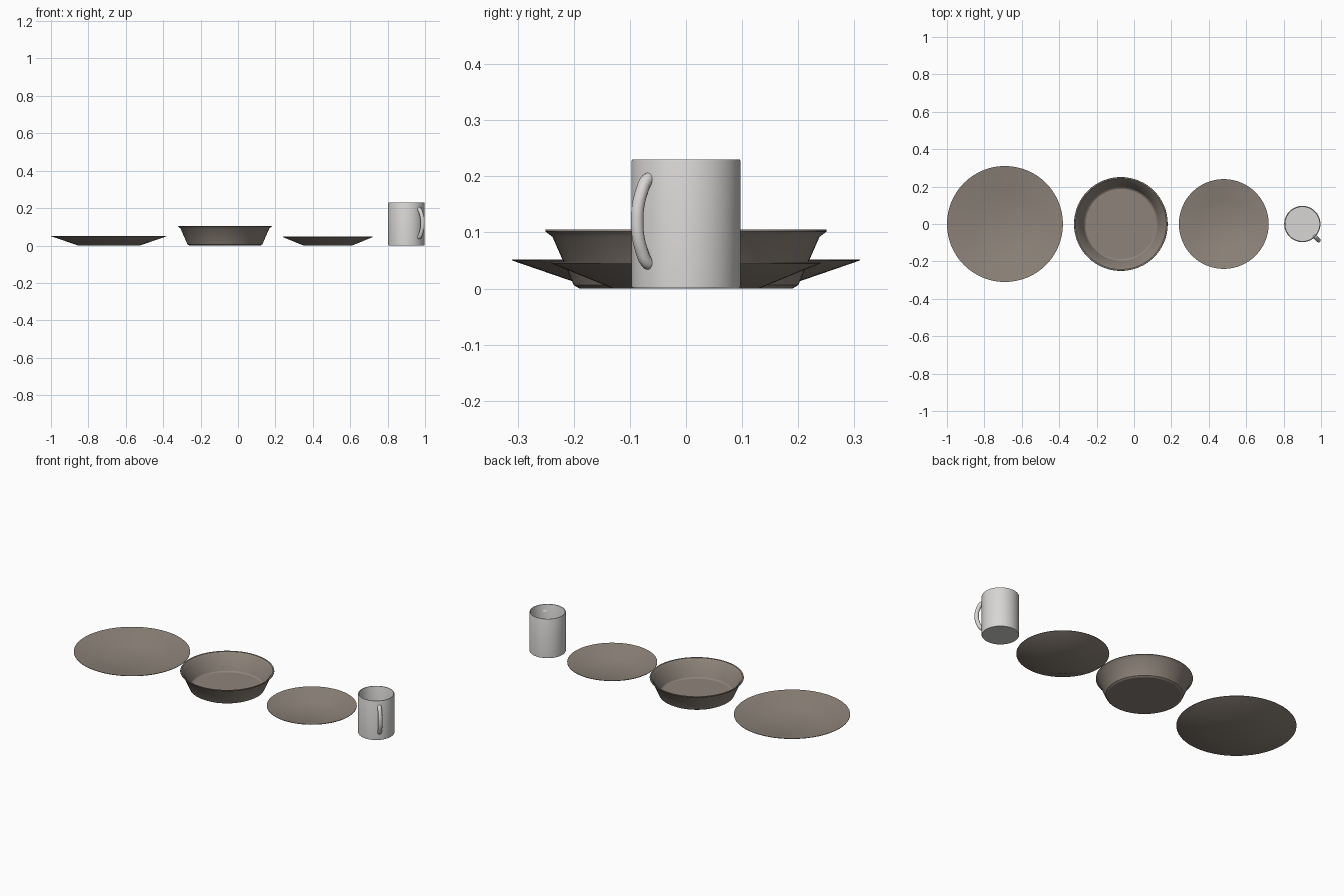
import bpy, math
from mathutils import Vector

if "Cube" in bpy.data.objects:
    bpy.data.objects.remove(bpy.data.objects["Cube"])


def material(name, rgb):
    m = bpy.data.materials.new(name)
    m.diffuse_color = (*rgb, 1)
    m.use_nodes = True
    m.node_tree.nodes["Principled BSDF"].inputs["Base Color"].default_value = m.diffuse_color
    return m


STONE = material("warm grey stoneware", (0.27, 0.23, 0.195))
WHITE = material("off white glaze", (0.68, 0.67, 0.655))


def smooth(ob, angle=30):
    bpy.ops.object.select_all(action='DESELECT')
    ob.select_set(True)
    bpy.context.view_layer.objects.active = ob
    bpy.ops.object.shade_smooth_by_angle(angle=math.radians(angle))


def lathe(name, x, profile, mat, n=64):
    """Spin an (r, z) profile; it starts and ends on the axis."""
    verts, faces, rings = [], [], []
    for r, z in profile:
        if r == 0:
            rings.append([len(verts)] * n)
            verts.append((0, 0, z))
        else:
            rings.append(list(range(len(verts), len(verts) + n)))
            verts += [(r * math.cos(2 * math.pi * i / n),
                       r * math.sin(2 * math.pi * i / n), z) for i in range(n)]
    for a, b in zip(rings, rings[1:]):
        for i in range(n):
            j = (i + 1) % n
            faces.append(list(dict.fromkeys((a[i], a[j], b[j], b[i]))))
    me = bpy.data.meshes.new(name)
    me.from_pydata(verts, [], faces)
    me.materials.append(mat)
    ob = bpy.data.objects.new(name, me)
    ob.location.x = x
    bpy.context.collection.objects.link(ob)
    smooth(ob)
    return ob


# Plates: flat foot, straight flared rim, thin wall
def plate(name, x, r, foot, h):
    t = 0.005
    lathe(name, x, [(0, 0), (foot, 0), (r, h - 0.002), (r, h),
                    (r - 0.004, h), (foot + 0.004, t), (0, t)], STONE)


plate("dinner_plate", -0.69, 0.31, 0.165, 0.052)
plate("side_plate", 0.48, 0.24, 0.13, 0.047)

# Bowl with a small flared lip
lathe("bowl", -0.07, [(0, 0), (0.19, 0), (0.2, 0.006), (0.238, 0.092),
                      (0.251, 0.102), (0.25, 0.105), (0.243, 0.104),
                      (0.231, 0.092), (0.196, 0.012), (0.188, 0.007),
                      (0, 0.007)], STONE)

# Mug body
lathe("mug_body", 0.9, [(0, 0), (0.095, 0), (0.097, 0.003), (0.097, 0.227),
                        (0.096, 0.23), (0.092, 0.23), (0.091, 0.227),
                        (0.091, 0.007), (0, 0.007)], WHITE)

# Mug handle: round tube on a bowed path, facing front right
path = [(0.09, 0.197), (0.1, 0.192), (0.112, 0.172), (0.121, 0.145),
        (0.123, 0.12), (0.121, 0.095), (0.112, 0.068), (0.1, 0.048),
        (0.09, 0.043)]
cu = bpy.data.curves.new("mug_handle", 'CURVE')
cu.dimensions = '3D'
cu.bevel_depth = 0.0115
cu.bevel_resolution = 4
cu.resolution_u = 4
cu.use_fill_caps = True
sp = cu.splines.new('BEZIER')
sp.bezier_points.add(len(path) - 1)
for p, (r, z) in zip(sp.bezier_points, path):
    p.co = Vector((r * math.sqrt(0.5), -r * math.sqrt(0.5), z))
    p.handle_left_type = p.handle_right_type = 'AUTO'
tmp = bpy.data.objects.new("handle_path", cu)
bpy.context.collection.objects.link(tmp)
bpy.context.view_layer.update()
me = bpy.data.meshes.new_from_object(tmp.evaluated_get(bpy.context.evaluated_depsgraph_get()))
bpy.data.objects.remove(tmp)
me.materials.clear()
me.materials.append(WHITE)
handle = bpy.data.objects.new("mug_handle", me)
handle.location.x = 0.9
bpy.context.collection.objects.link(handle)
smooth(handle, 50)
